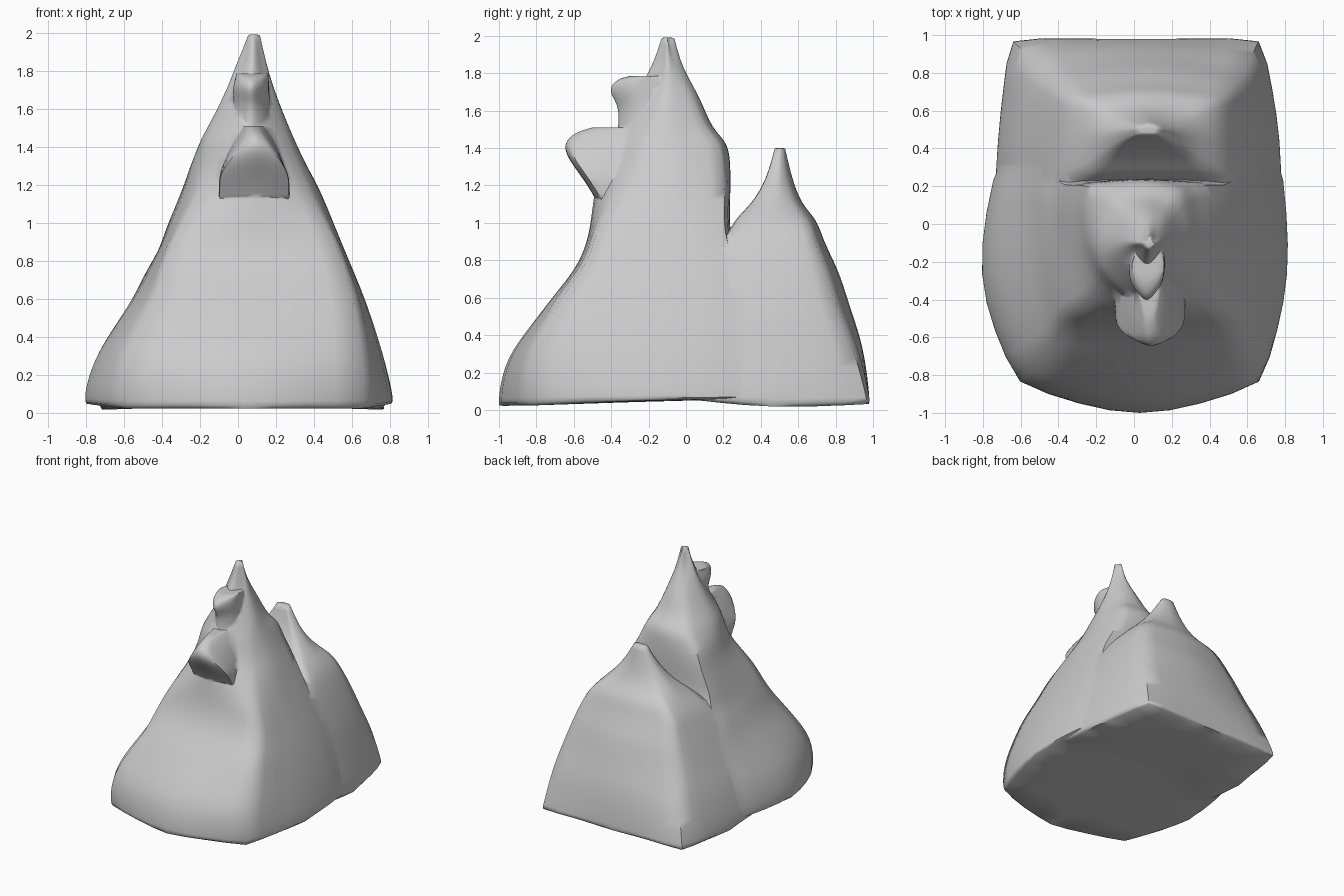
import bpy, bmesh

# Row: z, front y, back y, front x left/right, middle x left/right, back x left/right
MAIN = [
    (0.03, -1.00, .42, -.61, .67, -.80, .81, -.70, .77),
    (0.10, -1.00, .42, -.62, .68, -.81, .81, -.71, .77),
    (0.28, -.96, .42, -.60, .67, -.76, .77, -.68, .73),
    (0.45, -.83, .40, -.53, .65, -.65, .72, -.61, .68),
    (0.62, -.70, .38, -.43, .62, -.53, .66, -.54, .62),
    (0.74, -.60, .32, -.41, .58, -.47, .61, -.49, .58),
    (0.86, -.54, .26, -.37, .54, -.41, .56, -.41, .54),
    (0.98, -.51, .23, -.31, .48, -.36, .51, -.38, .49),
    (1.18, -.49, .24, -.20, .37, -.27, .43, -.29, .37),
    (1.30, -.45, .24, -.18, .32, -.25, .36, -.25, .30),
    (1.43, -.41, .23, -.17, .27, -.20, .30, -.13, .25),
    (1.50, -.37, .14, -.13, .24, -.16, .27, -.09, .21),
    (1.67, -.28, .08, -.05, .17, -.07, .20, -.01, .16),
    (1.83, -.18, -.02, .02, .13, -.01, .15, .03, .13),
    (1.99, -.13, -.06, .06, .10, .055, .115, .06, .10),
]
BACK = [
    (0.02, -.10, .98, -.74, .77, -.72, .77, -.66, .68),
    (0.10, -.10, .98, -.75, .77, -.72, .77, -.65, .67),
    (0.35, -.05, .95, -.67, .72, -.65, .70, -.57, .64),
    (0.52, .00, .89, -.58, .66, -.57, .66, -.51, .61),
    (0.72, .05, .83, -.49, .59, -.48, .59, -.43, .55),
    (0.82, .10, .78, -.43, .55, -.43, .55, -.39, .52),
    (0.93, .22, .73, -.36, .50, -.37, .50, -.35, .48),
    (1.02, .26, .70, -.26, .42, -.28, .44, -.26, .41),
    (1.10, .35, .62, -.17, .33, -.20, .35, -.14, .30),
    (1.23, .43, .57, -.06, .21, -.08, .23, -.04, .18),
    (1.40, .475, .53, .03, .12, .02, .13, .03, .12),
]
LOWER_CRAG = [
    (1.12, -.48, -.15, -.10, .27, -.10, .27, -.1, .25),
    (1.19, -.52, -.15, -.10, .27, -.10, .27, -.1, .25),
    (1.27, -.575, -.15, -.10, .27, -.10, .26, -.1, .25),
    (1.40, -.67, -.15, .02, .17, -.03, .20, -.05, .22),
    (1.48, -.61, -.15, .05, .12, .02, .15, -.02, .18),
    (1.51, -.50, -.15, .05, .11, .03, .13, 0, .15),
]
UPPER_CRAG = [
    (1.42, -.37, -.10, .0, .14, -.03, .17, -.04, .18),
    (1.54, -.36, -.10, .01, .13, -.03, .17, -.04, .18),
    (1.63, -.36, -.10, .02, .12, -.02, .16, -.02, .17),
    (1.71, -.42, -.10, .02, .11, -.03, .16, 0, .16),
    (1.77, -.37, -.10, .01, .13, -.01, .16, .01, .15),
    (1.785, -.30, -.10, .0, .14, -.01, .16, .03, .13),
]
# Depth of the corners behind the centre line of the face, by height
FRONT_TUCK = [(0, .17), (.28, .12), (.6, .03), (1.0, .03), (1.18, .13), (1.3, .17), (1.55, .15), (1.99, .01)]
REAR_TUCK = [(0, -.01), (.2, .02), (.4, .06), (.6, .08), (.9, .05), (1.1, .04), (1.4, .01)]


def ramp(table, z):
    """Straight-line interpolation in a small table."""
    for (a, va), (b, vb) in zip(table, table[1:]):
        if z <= b:
            return va + (vb - va) * (z - a) / (b - a)
    return table[-1][1]


def push(m, a, b):
    """Overshoot a middle point so smoothing brings it back onto the outline."""
    return m + .5 * (m - (a + b) / 2)


def loft(name, rows, front_tuck, back_tuck, lifts, mid=.5, crease=.5):
    """Eight-sided stacked sections, smoothed with creased corner ridges."""
    bm = bmesh.new()
    rings = []
    for i, (z, fy, by, fl, fr, ml, mr, bl, br) in enumerate(rows):
        f, b = front_tuck(z), back_tuck(z)
        my = fy + (by - fy) * mid
        zf, zm, zb = [z + h * (i == 0) for h in lifts]
        pts = [(fl, fy + f, zf), ((fl + fr) / 2, fy - .5 * f, zf), (fr, fy + f, zf),
               (push(mr, fr, br), my, zm), (br, by - b, zb),
               ((bl + br) / 2, by + .4 * b, zb), (bl, by - b, zb),
               (push(ml, fl, bl), my, zm)]
        rings.append([bm.verts.new(p) for p in pts])
    for a, b in zip(rings, rings[1:]):
        for k in range(8):
            n = (k + 1) % 8
            bm.faces.new((a[k], a[n], b[n], b[k]))
    bm.faces.new(rings[0][::-1])
    bm.faces.new(rings[-1])
    cl = bm.edges.layers.float.new("crease_edge")
    for a, b in zip(rings, rings[1:]):
        for k in (0, 2, 4, 6):
            bm.edges.get((a[k], b[k]))[cl] = crease
    for ring in (rings[0], rings[-1]):
        for k in range(8):
            bm.edges.get((ring[k], ring[(k + 1) % 8]))[cl] = .8
    me = bpy.data.meshes.new(name)
    bm.to_mesh(me)
    bm.free()
    ob = bpy.data.objects.new(name, me)
    bpy.context.collection.objects.link(ob)
    sub = ob.modifiers.new("smooth", 'SUBSURF')
    sub.levels = sub.render_levels = 2
    bpy.context.view_layer.objects.active = ob
    bpy.ops.object.modifier_apply(modifier=sub.name)
    return ob


# Main peak, rear peak and the two overhanging crags
flat = (0, 0, 0)
mountain = loft("mountain", MAIN, lambda z: ramp(FRONT_TUCK, z),
                lambda z: .02 if z < 1.2 else .04, (-.01, .02, .03), .5)
parts = [
    loft("rear_peak", BACK, lambda z: 0, lambda z: ramp(REAR_TUCK, z), (.05, -.02, .01)),
    loft("lower_crag", LOWER_CRAG, lambda z: .03, lambda z: 0, flat, .3, .9),
    loft("upper_crag", UPPER_CRAG, lambda z: .04, lambda z: 0, flat, .4),
]

# Merge everything into one skin
bpy.context.view_layer.objects.active = mountain
for p in parts:
    m = mountain.modifiers.new("join", 'BOOLEAN')
    m.operation, m.solver, m.object = 'UNION', 'EXACT', p
    bpy.ops.object.modifier_apply(modifier=m.name)
    bpy.data.objects.remove(p)

bpy.ops.object.select_all(action='DESELECT')
mountain.select_set(True)
bpy.ops.object.shade_smooth_by_angle(angle=1.0)
